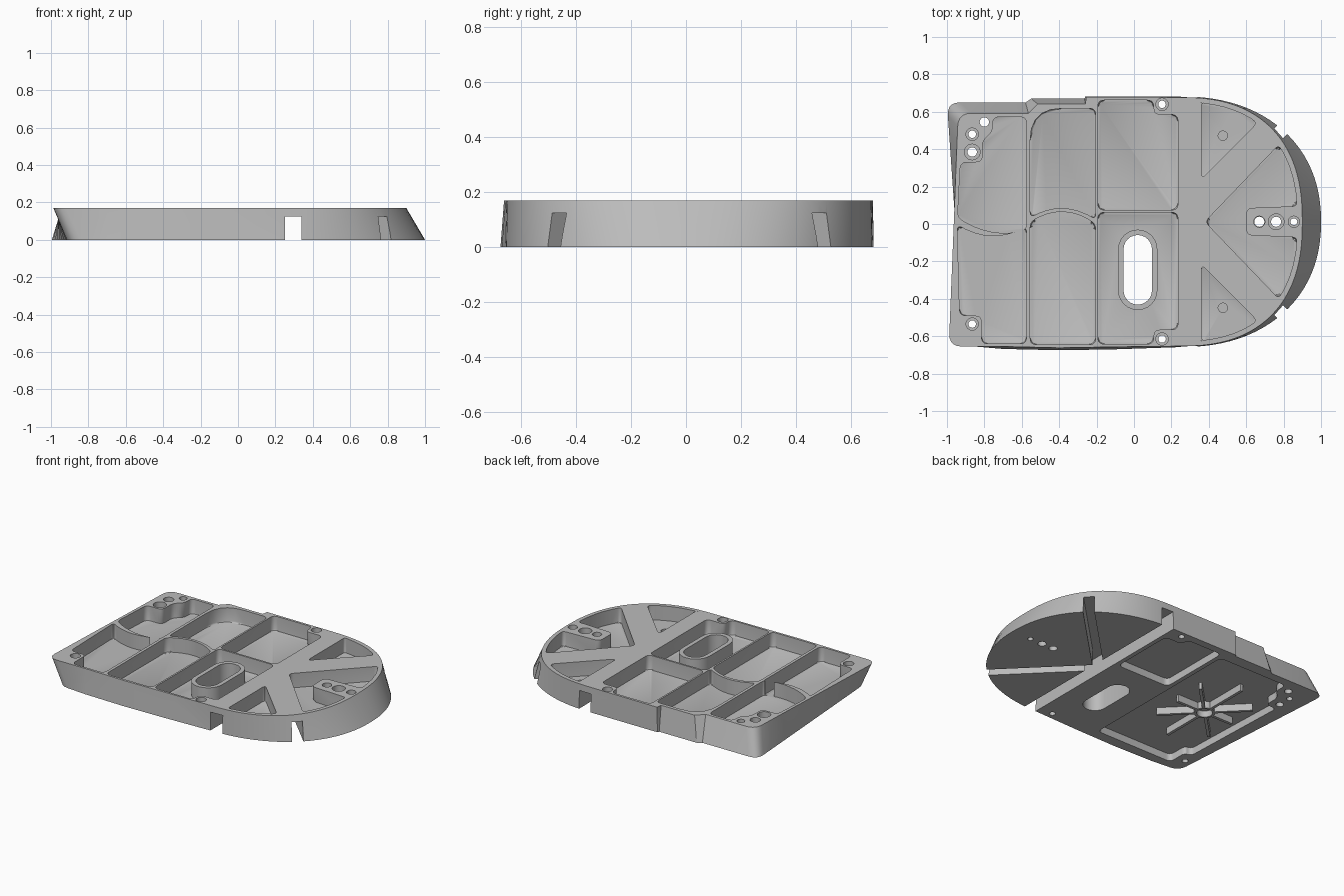
import bpy, bmesh, math
from mathutils import Vector

cube = bpy.data.objects.get("Cube")
if cube:
    bpy.data.objects.remove(cube)

TOP, FLOOR, MID = 0.17, 0.07, 0.012

metal = bpy.data.materials.new("machined_grey")
metal.use_nodes = True
grey = (0.5, 0.5, 0.5, 1)
metal.diffuse_color = grey
metal.node_tree.nodes["Principled BSDF"].inputs["Base Color"].default_value = grey


def rounded(points, segs=5):
    """Outline with corner i softened over tangent length points[i][2]."""
    out = []
    for i, (x, y, r) in enumerate(points):
        p = Vector((x, y))
        if r == 0:
            out.append(p)
            continue
        a, b = (Vector(points[j % len(points)][:2]) for j in (i - 1, i + 1))
        a, b = p + (a - p).normalized() * r, p + (b - p).normalized() * r
        for k in range(segs + 1):
            s = k / segs
            out.append(a * (1 - s) ** 2 + p * 2 * s * (1 - s) + b * s * s)
    return out


def loft(name, low, high, z0, z1, fillet=0.0):
    """Solid between two outlines, with an optional rounded lower rim."""
    bm = bmesh.new()
    bot = [bm.verts.new((p[0], p[1], z0)) for p in low]
    top = [bm.verts.new((p[0], p[1], z1)) for p in high]
    base = bm.faces.new(bot[::-1])
    bm.faces.new(top)
    n = len(bot)
    sides = [bm.faces.new((bot[i], bot[(i + 1) % n], top[(i + 1) % n], top[i])) for i in range(n)]
    if fillet:
        bmesh.ops.bevel(bm, geom=list(base.edges), offset=fillet, segments=2,
                        profile=0.5, affect='EDGES', clamp_overlap=True)
    elif low is not high:
        bmesh.ops.triangulate(bm, faces=sides)
    bmesh.ops.recalc_face_normals(bm, faces=bm.faces)
    mesh = bpy.data.meshes.new(name)
    bm.to_mesh(mesh)
    bm.free()
    mesh.materials.append(metal)
    ob = bpy.data.objects.new(name, mesh)
    bpy.context.scene.collection.objects.link(ob)
    return ob


def prism(name, pts, z0, z1, fillet=0.0):
    return loft(name, pts, pts, z0, z1, fillet)


def combine(ob, tool, operation='DIFFERENCE'):
    mod = ob.modifiers.new(tool.name, 'BOOLEAN')
    mod.operation, mod.solver, mod.object = operation, 'EXACT', tool
    bpy.context.view_layer.objects.active = ob
    bpy.ops.object.modifier_apply(modifier=mod.name)
    bpy.data.objects.remove(tool)


def circle(x, y, r, n=24):
    return [(x + r * math.cos(k * math.tau / n), y + r * math.sin(k * math.tau / n)) for k in range(n)]


def oval(x, y, r, half, n=12):
    return [(x + r * math.cos(k * math.pi / n + s), y + r * math.sin(k * math.pi / n + s)
             + (half - r) * (1 if s == 0 else -1)) for s in (0, math.pi) for k in range(n + 1)]


def bar(x, y, angle, length, width):
    """Rectangle starting at a point and running along an angle in degrees."""
    d = Vector((math.cos(math.radians(angle)), math.sin(math.radians(angle))))
    side, o = Vector((-d.y, d.x)) * width / 2, Vector((x, y))
    return [o - side, o + d * length - side, o + d * length + side, o + side]


def nose(a, b, e, t0, t1, n, r=0.0):
    """Points on the round end, with corner softening r at both ends."""
    out = []
    for k in range(n + 1):
        t = math.radians(t0 + (t1 - t0) * k / n)
        s = math.sin(t)
        out.append((0.25 + a * max(math.cos(t), 0) ** (2 / e),
                    MID + math.copysign(b * abs(s) ** (2 / e), s), r if k in (0, n) else 0))
    return out


def bow(x0, x1, y0, y1, h, r=0.03, n=8):
    """Curved pocket edge bulging by h."""
    return [(x0 + (x1 - x0) * k / n, y0 + (y1 - y0) * k / n + 4 * h * (k / n) * (1 - k / n),
             r if k in (0, n) else 0) for k in range(n + 1)]


def flat_run(a, b, n):
    return [(a[0] + (b[0] - a[0]) * k / n, a[1] + (b[1] - a[1]) * k / n, 0) for k in range(1, n)]


# Body: twisted left wall, sloping round end, stepped rear edge
def outline(a, b, e, fl, bl, belly, rear):
    pts = [(*fl, 0.07), (-0.7, belly + 0.007, 0), (-0.4, belly, 0), (-0.1, belly + 0.005, 0)]
    pts += nose(a, b, e, -90, 90, 48) + [(*p, 0) for p in rear] + [(*bl, 0.07)]
    return rounded(pts + flat_run(bl, fl, 8))


low = outline(0.75, 0.67, 2.2, (-0.91, -0.65), (-1, 0.65), -0.675,
              [(-0.26, 0.683), (-0.265, 0.67), (-0.55, 0.67), (-0.58, 0.65)])
high = outline(0.65, 0.665, 2.4, (-0.99, -0.655), (-0.94, 0.592), -0.662,
               [(-0.255, 0.68), (-0.26, 0.642), (-0.515, 0.642), (-0.565, 0.592)])
body = loft("base_plate", low, high, 0, TOP)

# Upper pockets of the rectangular part
R = 0.035
pockets = [
    bow(-0.943, -0.575, 0.035, -0.03, -0.045) + [(-0.575, 0.572, R), (-0.755, 0.572, R),
        (-0.755, 0.49, R), (-0.81, 0.45, R), (-0.81, 0.33, R), (-0.928, 0.33, R)],
    bow(-0.555, -0.205, 0.035, 0.025, 0.055) + [(-0.205, 0.618, R), (-0.555, 0.618, 0.17)],
    [(-0.193, 0.075, R), (0.235, 0.075, R), (0.235, 0.585, R), (0.105, 0.585, R),
     (0.105, 0.662, R), (-0.193, 0.662, R)],
    [(-0.193, -0.642, R), (0.105, -0.642, R), (0.105, -0.565, R), (0.235, -0.565, R),
     (0.235, 0.062, R), (-0.193, 0.062, R)],
    [(-0.555, -0.645, R), (-0.205, -0.645, R)] + bow(-0.205, -0.555, 0, 0.01, 0.06),
    [(-0.815, -0.64, R), (-0.575, -0.64, R)] + bow(-0.575, -0.945, -0.015, -0.005, -0.055)
    + [(-0.932, -0.49, R), (-0.815, -0.49, R)],
]

# Triangular pockets of the round end
corner = [(0.36, 0.24, R)] + nose(0.624, 0.638, 2.4, 53, 82, 6, 0.03) + [(0.36, 0.648, 0.02)]
mirrored = [(x, 2 * MID - y, r) for x, y, r in reversed(corner)]
centre = [(0.38, MID, 0.03)] + nose(0.624, 0.638, 2.4, -36, -5, 5, 0.025)
centre += [(0.6, -0.06, R), (0.6, 0.085, R)] + nose(0.624, 0.638, 2.4, 5, 36, 5, 0.025)
for pts in pockets + [corner, mirrored, centre]:
    combine(body, prism("pocket", rounded(pts), FLOOR, 0.3, 0.014))

# Oval boss with a through opening
combine(body, prism("boss", oval(0.02, -0.245, 0.105, 0.215), 0.05, TOP - 0.005), 'UNION')
combine(body, prism("opening", oval(0.02, -0.245, 0.076, 0.186), -0.1, 0.3))

# Underside recesses
recesses = [
    [(-0.8, -0.6, R), (-0.21, -0.6, R), (-0.21, 0.59, R), (-0.74, 0.59, R),
     (-0.74, 0.5, R), (-0.8, 0.44, R), (-0.8, 0.33, R), (-0.88, 0.33, R),
     (-0.85, -0.46, R), (-0.8, -0.46, R)],
    [(-0.18, 0.11, R), (0.22, 0.11, R), (0.22, 0.57, R), (0.09, 0.57, R),
     (0.09, 0.63, R), (-0.18, 0.63, R)],
]
for pts in recesses:
    combine(body, prism("recess", rounded(pts), -0.1, 0.05))

# Underside channels: one across, two running diagonally to the rim
combine(body, prism("channel", bar(0.295, -1, 90, 2, 0.09), -0.1, 0.125))
for angle in (45, -45):
    combine(body, prism("channel", bar(0.3, MID, angle, 1.2, 0.07), -0.1, 0.125))

# Bolt holes with wider upper seats
bolts = [(0.67, MID, 0.027, 0.03), (0.76, MID, 0.027, 0.042), (0.855, MID, 0.018, 0.03),
         (-0.8, 0.545, 0.025, 0), (-0.865, 0.48, 0.02, 0.033), (-0.865, 0.385, 0.025, 0.042),
         (-0.865, -0.535, 0.02, 0.033), (0.15, 0.64, 0.02, 0.033), (0.15, -0.615, 0.02, 0.033)]
for x, y, r, seat in bolts:
    combine(body, prism("bolt_hole", circle(x, y, r), -0.1, 0.3))
    if seat:
        combine(body, prism("bolt_seat", circle(x, y, seat), 0.11, 0.3))
for side in (1, -1):
    combine(body, prism("blind_hole", circle(0.475, MID + side * 0.46, 0.025), 0.03, 0.12))

# Star of stiffening ribs around a hub, under the floor
hub = prism("rib_hub", circle(-0.575, 0, 0.065), 0.002, 0.055)
combine(hub, prism("hub_hole", circle(-0.575, 0, 0.05), -0.1, 0.045))
ribs = [hub]
for k in range(8):
    length = 0.3 if k % 4 else 0.22
    if k in (2, 6):
        length = 0.36
    start = Vector((-0.575, 0)) + 0.055 * Vector((math.cos(k * math.pi / 4), math.sin(k * math.pi / 4)))
    ribs.append(prism("rib", bar(*start, k * 45, length - 0.055, 0.02), 0.002, 0.055))

for ob in [body] + ribs:
    bpy.ops.object.select_all(action='DESELECT')
    ob.select_set(True)
    bpy.context.view_layer.objects.active = ob
    bpy.ops.object.shade_smooth_by_angle(angle=math.radians(30))
